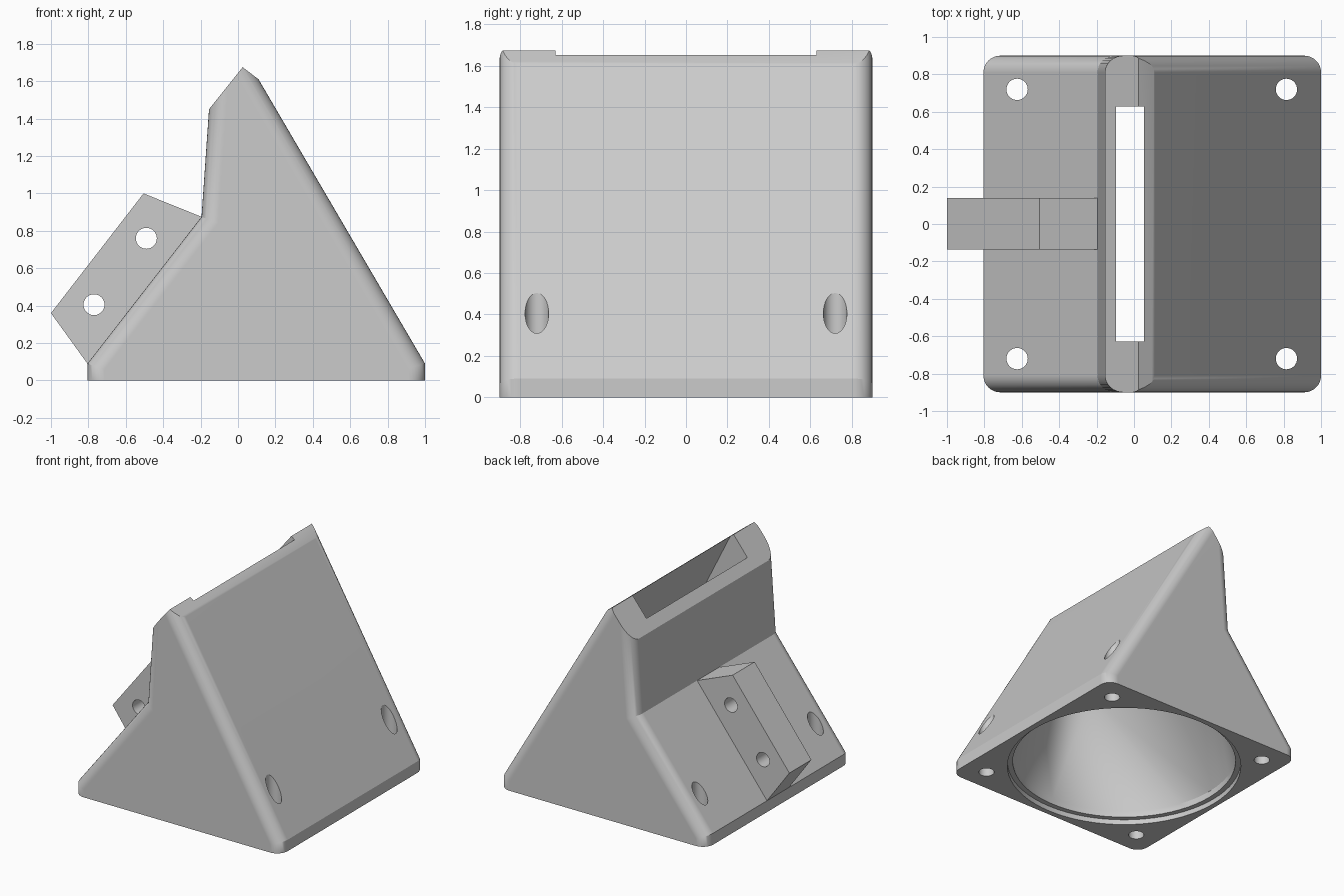
import bpy, bmesh, math
from mathutils import Vector

cube = bpy.data.objects.get("Cube")
if cube:
    bpy.data.objects.remove(cube, do_unlink=True)

grey = bpy.data.materials.new("light_grey")
grey.use_nodes = True
grey.diffuse_color = (0.6, 0.6, 0.6, 1)
grey.node_tree.nodes["Principled BSDF"].inputs["Base Color"].default_value = (0.6, 0.6, 0.6, 1)

CX = 0.095          # centre of the fan opening
HALF = 0.9          # half width of the duct


def finish(bm, name):
    bmesh.ops.recalc_face_normals(bm, faces=bm.faces)
    mesh = bpy.data.meshes.new(name)
    bm.to_mesh(mesh)
    bm.free()
    ob = bpy.data.objects.new(name, mesh)
    bpy.context.collection.objects.link(ob)
    mesh.materials.append(grey)
    return ob


def extrude_profile(points, y0, y1):
    bm = bmesh.new()
    face = bm.faces.new([bm.verts.new((x, y0, z)) for x, z in points])
    out = bmesh.ops.extrude_face_region(bm, geom=[face])
    moved = [v for v in out["geom"] if isinstance(v, bmesh.types.BMVert)]
    bmesh.ops.translate(bm, verts=moved, vec=(0, y1 - y0, 0))
    bmesh.ops.recalc_face_normals(bm, faces=bm.faces)
    return bm


def hull(points, name):
    bm = bmesh.new()
    for p in points:
        bm.verts.new(p)
    out = bmesh.ops.convex_hull(bm, input=bm.verts)
    spare = {g for g in out["geom_interior"] if isinstance(g, bmesh.types.BMVert)}
    bmesh.ops.delete(bm, geom=list(spare), context="VERTS")
    bmesh.ops.dissolve_limit(bm, angle_limit=0.001, verts=bm.verts, edges=bm.edges)
    return finish(bm, name)


def ring(radius, z, n=72):
    return [(CX + radius * math.cos(2 * math.pi * i / n),
             radius * math.sin(2 * math.pi * i / n), z) for i in range(n)]


def rect(xa, xb, y, za, zb):
    return [(x, s * y, z) for x, z in ((xa, za), (xb, zb)) for s in (-1, 1)]


def rod(x, y, z, radius, length, along_y=False):
    bm = bmesh.new()
    bmesh.ops.create_cone(bm, cap_ends=True, segments=32, radius1=radius,
                          radius2=radius, depth=length)
    ob = finish(bm, "hole_cutter")
    if along_y:
        ob.rotation_euler.x = math.pi / 2
    ob.location = (x, y, z)
    return ob


def cut(ob, cutters):
    for c in cutters:
        c.hide_render = True
        mod = ob.modifiers.new("cut", "BOOLEAN")
        mod.operation, mod.solver, mod.object = "DIFFERENCE", "EXACT", c
    bpy.context.view_layer.update()
    deps = bpy.context.evaluated_depsgraph_get()
    mesh = bpy.data.meshes.new_from_object(ob.evaluated_get(deps))
    ob.modifiers.clear()
    ob.data = mesh
    for c in cutters:
        bpy.data.objects.remove(c, do_unlink=True)


def smooth(ob):
    bpy.ops.object.select_all(action="DESELECT")
    ob.select_set(True)
    bpy.context.view_layer.objects.active = ob
    bpy.ops.object.shade_smooth_by_angle(angle=math.radians(25))
    mod = ob.modifiers.new("flat_normals", "WEIGHTED_NORMAL")
    mod.keep_sharp = True


# Duct body: side profile, rounded along the front and back edges
profile = [(-0.805, 0), (1, 0), (1, 0.09), (0.052, 1.709),
           (-0.155, 1.45), (-0.195, 0.875), (-0.805, 0.09)]
bm = extrude_profile(profile, -HALF, HALF)
apex, lip = profile[3], profile[4]


def is_rounded(edge):
    a, b = (v.co for v in edge.verts)
    if abs(a.y - b.y) > 0.01 or max(a.z, b.z) < 0.01:
        return False
    on_top = all(min(abs(c.x - p[0]) + abs(c.z - p[1]) for p in (apex, lip)) < 0.01
                 for c in (a, b))
    return not on_top


bmesh.ops.bevel(bm, geom=[e for e in bm.edges if is_rounded(e)], offset=0.09,
                segments=8, profile=0.5, affect="EDGES")
# Small chamfer on the top ridge
cutline = bmesh.ops.bisect_plane(bm, geom=bm.verts[:] + bm.edges[:] + bm.faces[:],
                                 plane_co=Vector((0.11, 0, 1.61)),
                                 plane_no=Vector((0.065, 0, 0.085)), clear_outer=True)
edges = [e for e in cutline["geom_cut"] if isinstance(e, bmesh.types.BMEdge)]
bmesh.ops.holes_fill(bm, edges=edges, sides=0)
body = finish(bm, "duct_body")

# Hollow: fan recess, funnel, outlet slot and screw holes
recess = hull(ring(0.86, -0.05) + ring(0.86, 0.04), "recess_cutter")
funnel = hull(ring(0.82, 0.02) + ring(0.82, 0.09) + rect(-0.11, 0.41, 0.63, 0.95, 0.95),
              "funnel_cutter")
slot = hull(rect(-0.109, 0.415, 0.629, 0.93, 0.93) + rect(-0.09, 0.005, 0.629, 1.53, 1.65)
            + rect(-0.09, 0.005, 0.629, 1.75, 1.75), "slot_cutter")
screws = [rod(CX + sx * 0.72, sy * 0.72, 0.5, 0.057, 1.4)
          for sx in (-1, 1) for sy in (-1, 1)]
cut(body, [recess, funnel, slot] + screws)
smooth(body)

# Mounting lug on the lower slope, with two cross holes
lug = finish(extrude_profile([(-0.805, 0.09), (-1, 0.36), (-0.505, 1.0), (-0.195, 0.875),
                              (-0.185, 0.86), (-0.785, 0.09)], -0.135, 0.14), "mounting_lug")
cut(lug, [rod(x, 0, z, 0.056, 1, True) for x, z in ((-0.49, 0.76), (-0.77, 0.405))])
smooth(lug)
